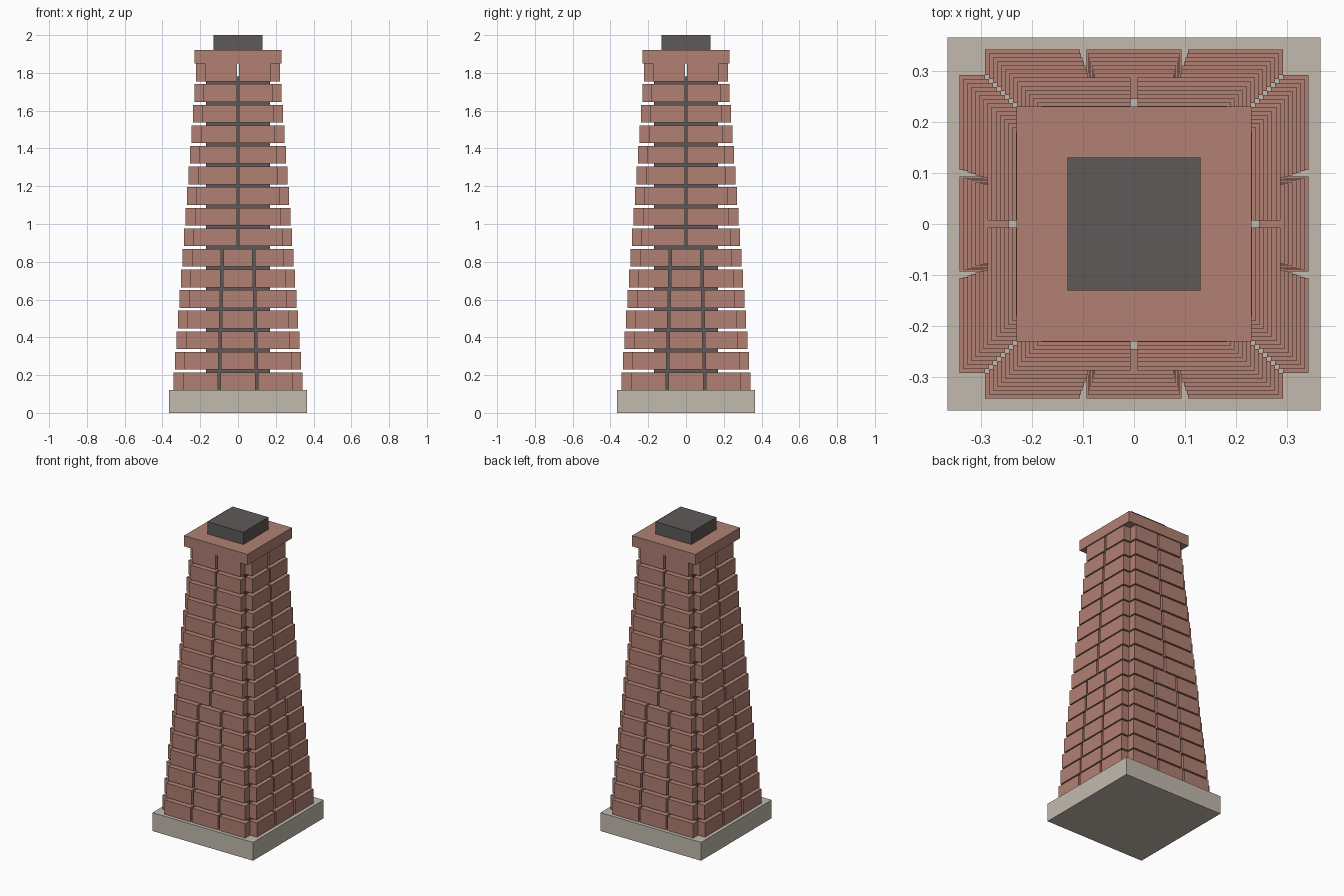
import bpy, bmesh
from mathutils import Matrix, Vector

if "Cube" in bpy.data.objects:
    bpy.data.objects.remove(bpy.data.objects["Cube"])


def srgb(r, g, b):
    lin = lambda c: c / 12.92 if c <= 0.04045 else ((c + 0.055) / 1.055) ** 2.4
    return (*(lin(c / 255) for c in (r, g, b)), 1.0)


def material(name, rgb):
    m = bpy.data.materials.new(name)
    m.diffuse_color = srgb(*rgb)
    m.use_nodes = True
    m.node_tree.nodes["Principled BSDF"].inputs["Base Color"].default_value = m.diffuse_color
    return m


BRICK = material("red_brick", (177, 128, 115))
DARK = material("dark_grey", (95, 90, 89))
STONE = material("pale_stone", (194, 186, 174))


def add_box(bm, lo, hi, turn=Matrix()):
    lo, hi = Vector(lo), Vector(hi)
    size = Matrix.Diagonal((*(hi - lo), 1))
    bmesh.ops.create_cube(bm, size=1, matrix=turn @ Matrix.Translation((lo + hi) / 2) @ size)


def finish(bm, name, mat):
    me = bpy.data.meshes.new(name)
    bm.to_mesh(me)
    bm.free()
    me.materials.append(mat)
    ob = bpy.data.objects.new(name, me)
    bpy.context.collection.objects.link(ob)


def square_block(name, half, z0, z1, mat):
    bm = bmesh.new()
    add_box(bm, (-half, -half, z0), (half, half, z1))
    finish(bm, name, mat)


# Plinth, inner core, capstone and top block
square_block("plinth", 0.365, 0.0, 0.12, STONE)
square_block("inner_core", 0.17, 0.12, 1.78, DARK)
square_block("capstone", 0.23, 1.85, 1.92, BRICK)
square_block("top_block", 0.13, 1.92, 2.0, DARK)

# Tapering brick courses: three bricks per side low down, two higher up
ROWS, PITCH, HEIGHT = 16, 0.109, 0.094
DEPTH, GAP = 0.05, 0.013
for row in range(ROWS):
    half = 0.342 - 0.0079 * row
    z = 0.12 + PITCH * row
    count = 3 if row < 7 else 2
    span = 2 * (half - DEPTH)
    width = (span - GAP * (count - 1)) / count
    bm = bmesh.new()
    for side in range(4):
        turn = Matrix.Rotation(side * 1.5707963, 4, 'Z')
        for i in range(count):
            x = -span / 2 + i * (width + GAP)
            add_box(bm, (x, -half, z), (x + width, DEPTH - half, z + HEIGHT), turn)
    finish(bm, f"brick_course_{row + 1}", BRICK)
